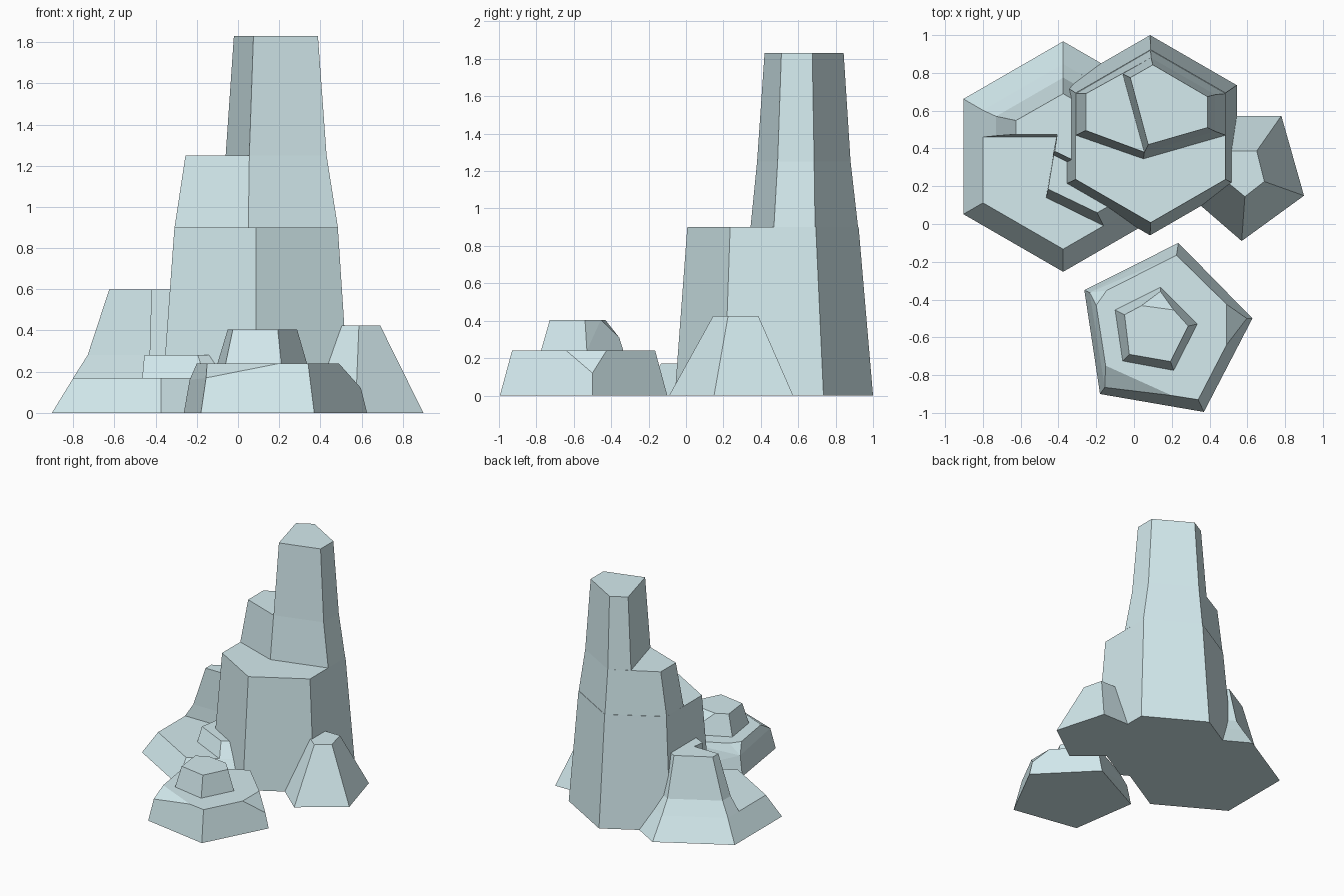
import bpy, bmesh, math

mat = bpy.data.materials.new("pale_stone")
mat.diffuse_color = (0.66, 0.83, 0.86, 1)


def hull(name, *rings, extra=()):
    """Convex block from rings given as (z, [(x, y), ...])."""
    bm = bmesh.new()
    for z, pts in rings:
        for x, y in pts:
            bm.verts.new((x, y, z))
    for p in extra:
        bm.verts.new(p)
    r = bmesh.ops.convex_hull(bm, input=bm.verts[:])
    junk = {v for v in r["geom_interior"] if isinstance(v, bmesh.types.BMVert)}
    bmesh.ops.delete(bm, geom=list(junk), context='VERTS')
    bmesh.ops.dissolve_limit(bm, angle_limit=math.radians(3), verts=bm.verts[:], edges=bm.edges[:])
    bmesh.ops.recalc_face_normals(bm, faces=bm.faces[:])
    me = bpy.data.meshes.new(name)
    bm.to_mesh(me)
    bm.free()
    me.materials.append(mat)
    ob = bpy.data.objects.new(name, me)
    bpy.context.collection.objects.link(ob)
    return ob


def hexagon(cx, cy, r):
    return [(cx + r * math.cos(math.radians(30 + 60 * i)),
             cy + r * math.sin(math.radians(30 + 60 * i))) for i in range(6)]


def fuse(base, others):
    """Union blocks into one closed rock."""
    for o in others:
        m = base.modifiers.new("union", 'BOOLEAN')
        m.operation, m.solver, m.object = 'UNION', 'EXACT', o
        bpy.context.view_layer.objects.active = base
        bpy.ops.object.modifier_apply(modifier=m.name)
        bpy.data.objects.remove(o)


# Tall spire: full hexagon, then two stepped, broken upper sections
spire = hull("rock_spire", (0, hexagon(0.085, 0.47, 0.53)), (0.9, hexagon(0.088, 0.465, 0.458)))
shoulder_top = [(0.055, 0.38), (0.43, 0.49), (0.43, 0.685), (0.09, 0.88), (-0.06, 0.795)]
shoulder = hull("spire_shoulder",
                (0.9, [(0.05, 0.345), (0.485, 0.47), (0.485, 0.69), (0.088, 0.92),
                       (-0.308, 0.69), (-0.308, 0.47)]),
                (1.25, shoulder_top + [(-0.255, 0.69), (-0.255, 0.495)]))
peak = hull("spire_peak", (1.25, shoulder_top),
            (1.83, [(0.075, 0.42), (0.388, 0.51), (0.388, 0.675), (0.1, 0.843), (-0.02, 0.775)]))

# Left rock: wide hexagonal foot with a low ledge and a raised back
foot = hull("left_foot", (0, hexagon(-0.375, 0.357, 0.61)), (0.17, hexagon(-0.375, 0.357, 0.49)))
back_mid = [(-0.73, 0.467), (-0.73, 0.57), (-0.375, 0.775), (0, 0.56), (0, 0.467)]
back_low = hull("left_back_low",
                (0.17, [(-0.80, 0.46), (-0.80, 0.602), (-0.375, 0.847), (0, 0.63), (0, 0.46)]),
                (0.28, back_mid))
back_high = hull("left_back_high", (0.28, back_mid),
                 (0.6, [(-0.625, 0.475), (-0.625, 0.548), (-0.375, 0.69), (-0.1, 0.53), (-0.1, 0.475)]))
ledge = hull("left_ledge",
             (0.17, [(-0.40, 0.52), (-0.465, 0.14), (-0.16, -0.01), (0, 0.085), (0, 0.52)]),
             (0.28, [(-0.40, 0.52), (-0.455, 0.185), (-0.195, 0.06), (0, 0.17), (0, 0.52)]))
spur = hull("left_spur",
            (0.25, [(-0.43, 0.365), (-0.2, 0.25), (-0.2, 0.52), (-0.40, 0.52)]),
            (0.6, [(-0.42, 0.385), (-0.2, 0.28), (-0.2, 0.52), (-0.40, 0.52)]))

# Right rock: small tapered pentagon
right = hull("right_rock",
             (0, [(0.78, 0.573), (0.9, 0.15), (0.57, -0.09), (0.2, 0.23), (0.34, 0.573)]),
             (0.425, [(0.65, 0.387), (0.69, 0.225), (0.587, 0.145), (0.46, 0.25), (0.5, 0.387)]))
fuse(spire, [shoulder, peak, foot, back_low, back_high, ledge, spur, right])

# Front boulder: two stacked pentagons with chipped corners
boulder = hull("front_boulder",
               (0, [(0.235, -0.1), (0.627, -0.5), (0.37, -0.995), (-0.18, -0.9), (-0.263, -0.35)]),
               (0.24, [(0.225, -0.165), (0.49, -0.425), (0.49, -0.64), (0.34, -0.93),
                       (0.2, -0.908), (-0.15, -0.75), (-0.2, -0.43), (-0.145, -0.352)]),
               extra=[(0.597, -0.5, 0.12), (-0.155, -0.865, 0.17), (-0.235, -0.363, 0.16)])
cap = hull("boulder_cap",
           (0.24, [(-0.1, -0.455), (0.14, -0.335), (0.335, -0.53), (0.21, -0.775), (-0.06, -0.725)]),
           (0.405, [(-0.05, -0.48), (0.04, -0.432), (0.21, -0.455), (0.287, -0.54),
                    (0.193, -0.728), (-0.025, -0.69)]),
           extra=[(0.14, -0.357, 0.31)])
fuse(boulder, [cap])
